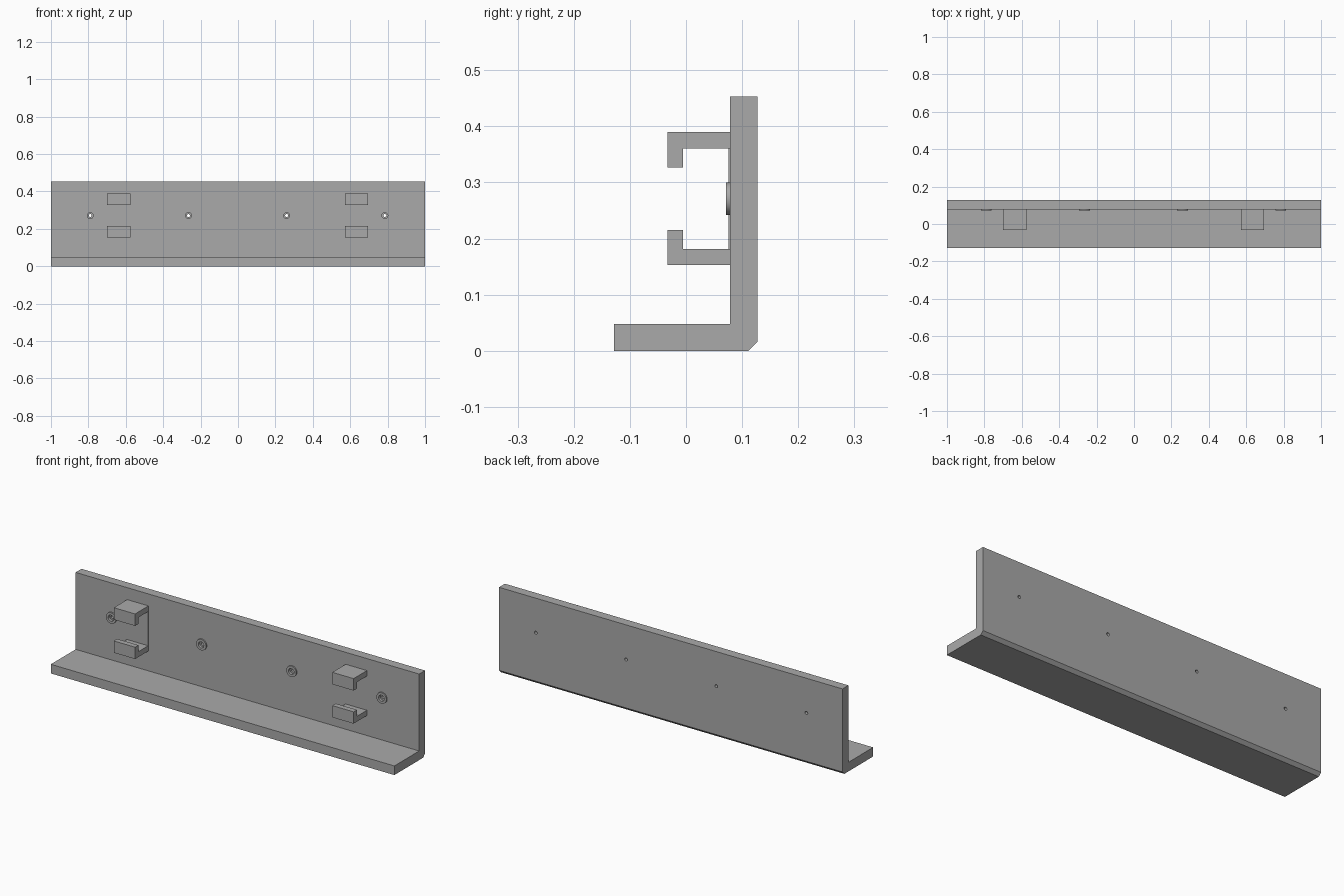
import bpy, bmesh
from math import cos, sin, tau

cube = bpy.data.objects.get("Cube")
if cube:
    bpy.data.objects.remove(cube)

grey = bpy.data.materials.new("plain grey")
grey.use_nodes = True
colour = (0.4, 0.4, 0.4, 1)
grey.diffuse_color = colour
grey.node_tree.nodes["Principled BSDF"].inputs["Base Color"].default_value = colour

WALL = 0.078       # front face of the upright plate
HOLE_Z = 0.271
HOLES = (-0.79, -0.265, 0.26, 0.785)
SIDES = 32


def finish(name, bm):
    bmesh.ops.recalc_face_normals(bm, faces=bm.faces)
    mesh = bpy.data.meshes.new(name)
    bm.to_mesh(mesh)
    bm.free()
    mesh.materials.append(grey)
    obj = bpy.data.objects.new(name, mesh)
    bpy.context.collection.objects.link(obj)
    return obj


def extrude_x(name, profile, x0, x1):
    """Extrude a (y, z) outline between two x positions."""
    bm = bmesh.new()
    face = bm.faces.new([bm.verts.new((x0, y, z)) for y, z in profile])
    moved = bmesh.ops.extrude_face_region(bm, geom=[face])["geom"]
    verts = [v for v in moved if isinstance(v, bmesh.types.BMVert)]
    bmesh.ops.translate(bm, verts=verts, vec=(x1 - x0, 0, 0))
    return finish(name, bm)


def lathe(bm, x, profile, closed):
    """Turn (radius, y) points about the screw axis; open ends are capped."""
    rings = [[bm.verts.new((x + r * cos(tau * i / SIDES), y,
                            HOLE_Z + r * sin(tau * i / SIDES)))
              for i in range(SIDES)] for r, y in profile]
    pairs = list(zip(rings, rings[1:]))
    if closed:
        pairs.append((rings[-1], rings[0]))
    else:
        bm.faces.new(rings[0])
        bm.faces.new(rings[-1])
    for a, b in pairs:
        for i in range(SIDES):
            j = (i + 1) % SIDES
            bm.faces.new((a[i], a[j], b[j], b[i]))


def smooth(obj):
    bpy.ops.object.select_all(action="DESELECT")
    obj.select_set(True)
    bpy.context.view_layer.objects.active = obj
    bpy.ops.object.shade_smooth_by_angle(angle=0.5)


# L-shaped shelf with a chamfered lower back edge
shelf = extrude_x("shelf_bracket", [
    (-0.128, 0), (0.111, 0), (0.127, 0.016), (0.127, 0.453),
    (WALL, 0.453), (WALL, 0.048), (-0.128, 0.048)], -1, 1)

# Stepped screw holes through the upright plate
bm = bmesh.new()
for x in HOLES:
    lathe(bm, x, [(0.016, 0.06), (0.016, 0.085), (0.008, 0.085), (0.008, 0.14)], False)
cutter = finish("screw_hole_cutter", bm)
cutter.hide_render = True
cut = shelf.modifiers.new("screw_holes", "BOOLEAN")
cut.operation, cut.solver, cut.object = "DIFFERENCE", "EXACT", cutter
bpy.context.view_layer.objects.active = shelf
bpy.ops.object.modifier_apply(modifier=cut.name)
bpy.data.objects.remove(cutter)
smooth(shelf)

# Raised rings around the holes
for n, x in enumerate(HOLES, 1):
    bm = bmesh.new()
    lathe(bm, x, [(0.016, 0.071), (0.029, 0.071), (0.029, WALL), (0.016, WALL)], True)
    smooth(finish(f"screw_ring_{n}", bm))

# Pairs of facing hooks
for side, x0, x1 in (("right", -0.70, -0.576), ("left", 0.572, 0.696)):
    for level, outer, inner, tip in (("upper", 0.39, 0.361, 0.327),
                                     ("lower", 0.153, 0.181, 0.215)):
        extrude_x(f"{side}_{level}_hook", [
            (WALL, outer), (-0.033, outer), (-0.033, tip),
            (-0.005, tip), (-0.005, inner), (WALL, inner)], x0, x1)

# Thin backing between the right-hand hooks
extrude_x("right_hook_backing", [
    (0.076, 0.181), (WALL, 0.181), (WALL, 0.361), (0.076, 0.361)], -0.70, -0.576)
